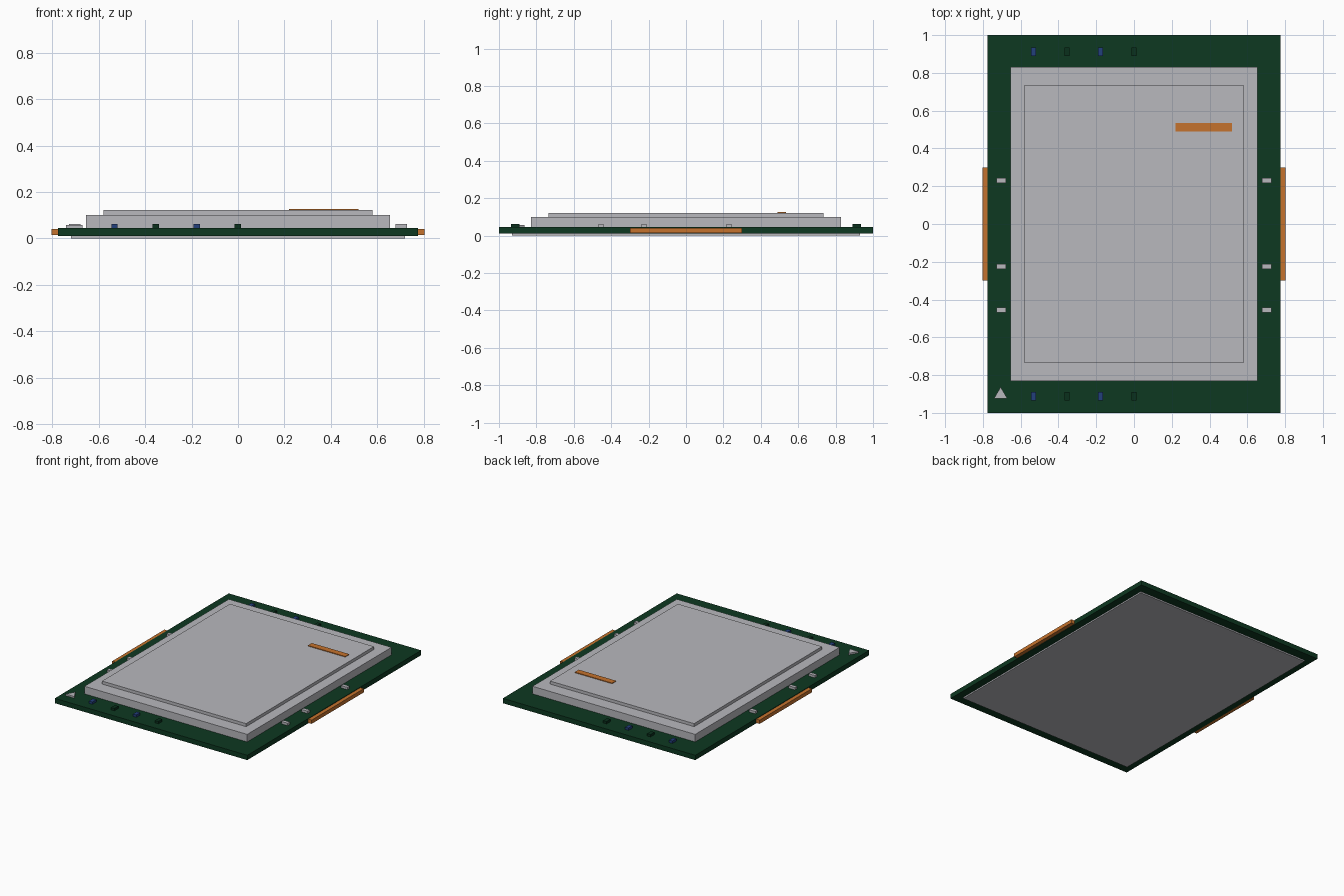
import bpy
import bmesh

cube = bpy.data.objects.get("Cube")
if cube:
    bpy.data.objects.remove(cube, do_unlink=True)


def material(name, r, g, b):
    m = bpy.data.materials.new(name)
    m.use_nodes = True
    m.diffuse_color = (r, g, b, 1)
    m.node_tree.nodes["Principled BSDF"].inputs["Base Color"].default_value = (r, g, b, 1)
    return m


GREEN = material("board green", 0.004, 0.04, 0.015)
METAL = material("light metal", 0.48, 0.48, 0.51)
COPPER = material("copper orange", 0.56, 0.17, 0.026)
BLUE = material("chip blue", 0.016, 0.05, 0.2)
DARK = material("chip dark green", 0.003, 0.03, 0.012)


def prism(name, outline, z0, z1, mat):
    """Extrude a flat outline upward from z0 to z1."""
    bm = bmesh.new()
    base = bm.faces.new([bm.verts.new((x, y, z0)) for x, y in outline])
    top = bmesh.ops.extrude_face_region(bm, geom=[base])["geom"]
    moved = [v for v in top if isinstance(v, bmesh.types.BMVert)]
    bmesh.ops.translate(bm, verts=moved, vec=(0, 0, z1 - z0))
    bmesh.ops.recalc_face_normals(bm, faces=bm.faces)
    mesh = bpy.data.meshes.new(name)
    bm.to_mesh(mesh)
    bm.free()
    mesh.materials.append(mat)
    obj = bpy.data.objects.new(name, mesh)
    bpy.context.collection.objects.link(obj)
    return obj


def block(name, x, y, width, depth, z0, z1, mat):
    w, d = width / 2, depth / 2
    corners = [(x - w, y - d), (x + w, y - d), (x + w, y + d), (x - w, y + d)]
    return prism(name, corners, z0, z1, mat)


BOARD_TOP = 0.045

# Board, underside plate and stepped metal lid
block("board", 0, 0, 1.55, 2.0, 0.01, BOARD_TOP, GREEN)
block("underside_plate", 0, 0, 1.44, 1.86, 0, 0.01, METAL)
block("lid_base", 0, 0, 1.31, 1.66, BOARD_TOP, 0.1, METAL)
block("lid_top", 0, 0, 1.16, 1.47, 0.1, 0.122, METAL)
block("lid_stripe", 0.37, 0.513, 0.3, 0.045, 0.122, 0.127, COPPER)

# Copper edge strips and metal pads on both sides
for side, s in (("left", 1), ("right", -1)):
    block(f"{side}_edge_strip", s * 0.789, 0, 0.028, 0.6, 0.014, 0.041, COPPER)
    for i, y in enumerate((0.23, -0.225, -0.455)):
        block(f"{side}_pad_{i + 1}", s * 0.703, y, 0.05, 0.026, BOARD_TOP, 0.062, METAL)

# Rows of small chips along the front and back
for end, s in (("front", -1), ("back", 1)):
    for i in range(4):
        block(f"{end}_chip_{i + 1}", -0.532 + i * 0.177, s * 0.912, 0.027, 0.045,
              BOARD_TOP, 0.062, DARK if i % 2 else BLUE)

# Corner orientation marker
prism("corner_marker", [(-0.742, -0.925), (-0.67, -0.925), (-0.706, -0.863)],
      BOARD_TOP, 0.057, METAL)
